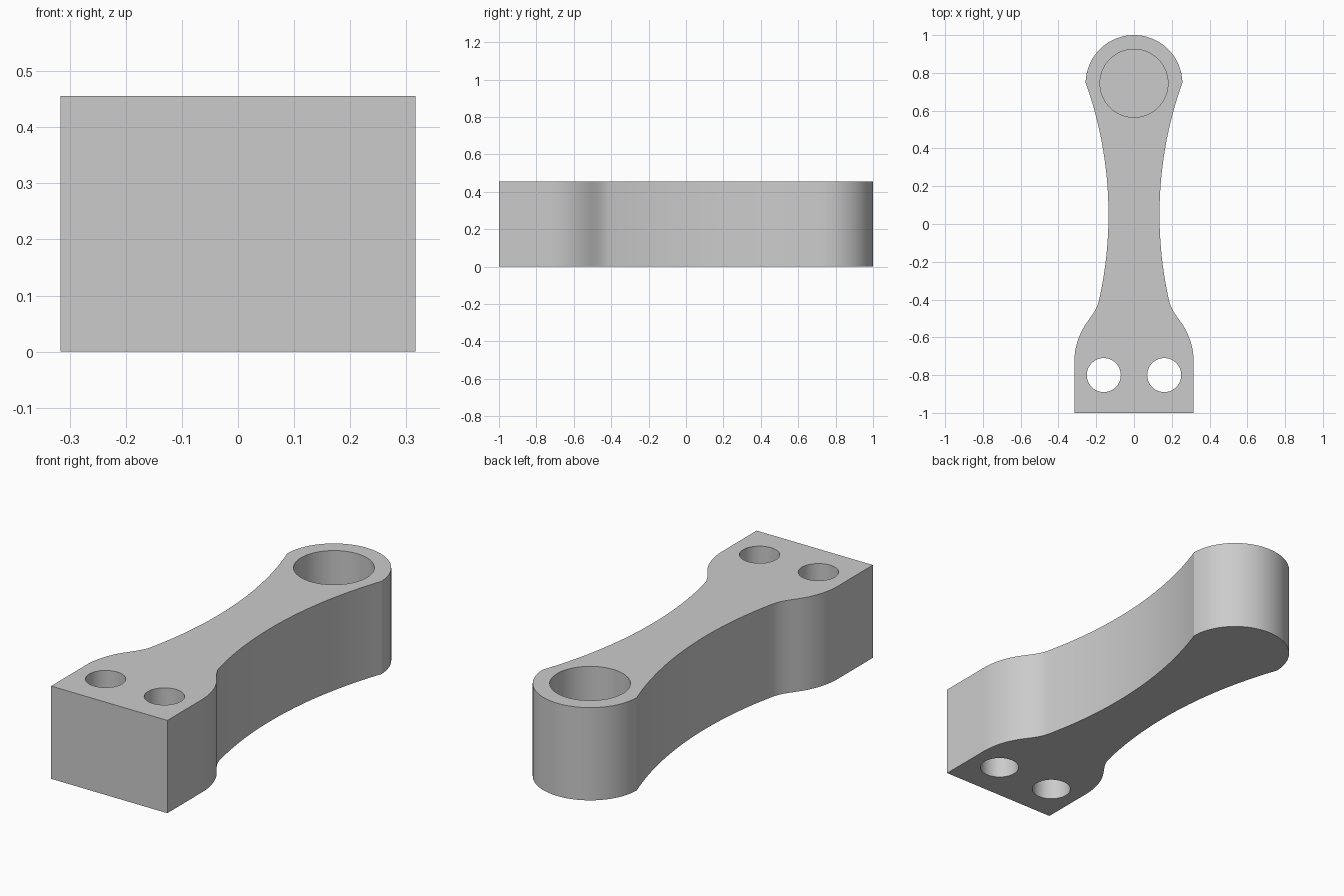
import bpy, bmesh
from math import sin, cos, pi, radians, asin, atan2
from mathutils import Vector
from mathutils.geometry import interpolate_bezier

if "Cube" in bpy.data.objects:
    bpy.data.objects.remove(bpy.data.objects["Cube"], do_unlink=True)

HEIGHT = 0.456
EYE_Y, EYE_R = 0.744, 0.256

grey = bpy.data.materials.new("plain grey")
grey.use_nodes = True
colour = (0.6, 0.6, 0.6, 1)
grey.diffuse_color = colour
grey.node_tree.nodes["Principled BSDF"].inputs["Base Color"].default_value = colour


def arc(cx, cy, r, a0, a1, n):
    return [(cx + r * cos(a0 + (a1 - a0) * i / n),
             cy + r * sin(a0 + (a1 - a0) * i / n)) for i in range(n + 1)]


def prism(name, outline, z0, z1):
    """Extrude a closed outline between two heights."""
    bm = bmesh.new()
    face = bm.faces.new([bm.verts.new((x, y, z0)) for x, y in outline])
    top = bmesh.ops.extrude_face_region(bm, geom=[face])["geom"]
    bmesh.ops.translate(bm, vec=(0, 0, z1 - z0),
                        verts=[v for v in top if isinstance(v, bmesh.types.BMVert)])
    bmesh.ops.recalc_face_normals(bm, faces=bm.faces)
    mesh = bpy.data.meshes.new(name)
    bm.to_mesh(mesh)
    bm.free()
    mesh.materials.append(grey)
    obj = bpy.data.objects.new(name, mesh)
    bpy.context.collection.objects.link(obj)
    return obj


# Half outline: square base, rounded shoulder, fillet, waist, round end
shoulder_r, shoulder_y, half_width = 0.36, -0.73, 0.316
side = [(half_width, -1.0)]
shoulder = arc(half_width - shoulder_r, shoulder_y, shoulder_r, 0, radians(34.7), 14)

waist_x, waist_y, waist_r = 0.135, 0.05, 2.07
lower, upper = asin(-0.46 / waist_r), asin(0.70 / waist_r)
waist = arc(waist_x + waist_r, waist_y, waist_r, pi - lower, pi - upper, 40)

p0, p1 = Vector(shoulder[-1]).to_3d(), Vector(waist[0]).to_3d()
t0 = Vector((-sin(radians(34.7)), cos(radians(34.7)), 0))
t1 = Vector((sin(lower), cos(lower), 0))
fillet = interpolate_bezier(p0, p0 + t0 * 0.045, p1 - t1 * 0.045, p1, 10)[1:-1]
end_angle = atan2(waist[-1][1] - EYE_Y, waist[-1][0])
cap = arc(0, EYE_Y, EYE_R, end_angle, pi / 2, 32)[1:]

side += shoulder + [(p.x, p.y) for p in fillet] + waist + cap
outline = side + [(-x, y) for x, y in reversed(side[:-1])]
link_arm = prism("link_arm", outline, 0, HEIGHT)

# Two through holes in the base and a blind bore in the round end
for name, x, y, r, z0 in (("left_bolt_hole", 0.16, -0.8, 0.09, -0.1),
                          ("right_bolt_hole", -0.16, -0.8, 0.09, -0.1),
                          ("blind_bore", 0, 0.745, 0.18, 0.06)):
    cutter = prism(name, arc(x, y, r, 0, 2 * pi, 64)[:-1], z0, HEIGHT + 0.1)
    cutter.hide_render = True
    mod = link_arm.modifiers.new(name, 'BOOLEAN')
    mod.operation, mod.solver, mod.object = 'DIFFERENCE', 'EXACT', cutter
    bpy.context.view_layer.objects.active = link_arm
    bpy.ops.object.modifier_apply(modifier=name)
    bpy.data.objects.remove(cutter, do_unlink=True)

# Smooth walls, crisp rims
bpy.ops.object.select_all(action='DESELECT')
link_arm.select_set(True)
bpy.context.view_layer.objects.active = link_arm
bpy.ops.object.shade_smooth_by_angle(angle=radians(25))
